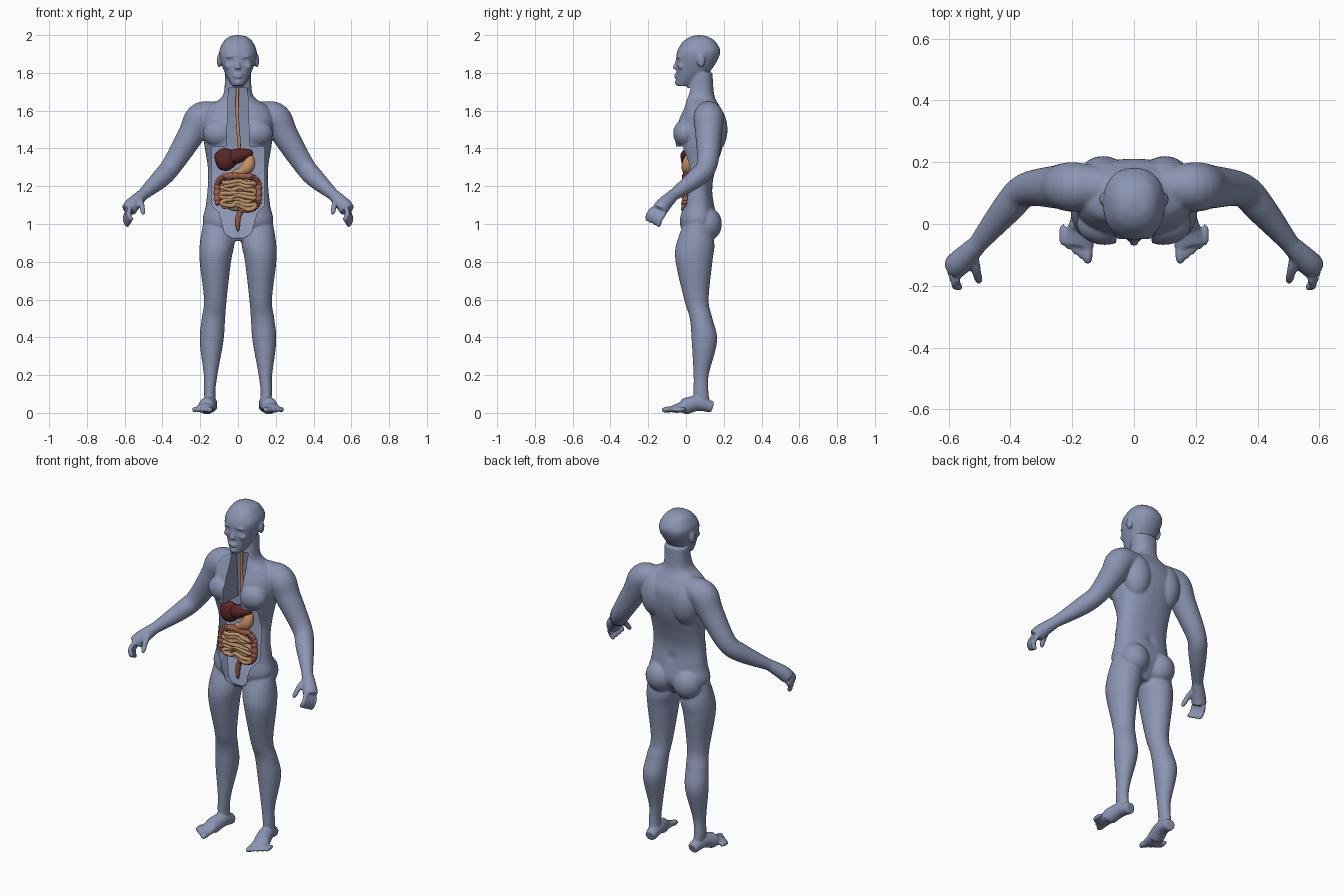
import bpy, bmesh, math, random
from mathutils import Vector, Matrix

random.seed(4)
X_AXIS, Y_AXIS, Z_AXIS = Matrix.Identity(3)
if "Cube" in bpy.data.objects:
    bpy.data.objects.remove(bpy.data.objects["Cube"])


def material(name, *rgb):
    mat = bpy.data.materials.new(name)
    mat.use_nodes = True
    mat.diffuse_color = (*rgb, 1)
    mat.node_tree.nodes["Principled BSDF"].inputs["Base Color"].default_value = (*rgb, 1)
    return mat


skin = material("blue grey skin", .26, .3, .45)
maroon = material("dark maroon", .1, .02, .02)
peach = material("peach", .56, .27, .13)
red_brown = material("red brown", .34, .11, .07)
tan = material("tan", .5, .28, .14)


def spline(rows, steps):
    """Smooth interpolation through rows of numbers."""
    points = [rows[0], *rows, rows[-1]]
    result = []
    for index in range(len(rows) - 1):
        for step in range(steps):
            t = step / steps
            result.append([b + t / 2 * (c - a + t * (2 * a - 5 * b + 4 * c - d + t * (3 * (b - c) + d - a)))
                           for a, b, c, d in zip(*points[index:index + 4])])
    return result + [list(rows[-1])]


def superellipse(angle, power):
    return [math.copysign(abs(value) ** (2 / power), value) for value in (math.cos(angle), math.sin(angle))]


def bridge(bm, rings):
    """Close a stack of equal rings into a solid."""
    faces = [bm.faces.new(rings[0]), bm.faces.new(rings[-1])]
    for lower, upper in zip(rings, rings[1:]):
        for k in range(len(lower)):
            faces.append(bm.faces.new((lower[k - 1], lower[k], upper[k], upper[k - 1])))
    bmesh.ops.recalc_face_normals(bm, faces=faces)


def loft(bm, rows, frame=None, side=1, sides=24, steps=6, power=2, bump=0, rounded=True):
    """Skin rows of centre and one or two radii; rings stay level when no frame is given."""
    path = spline(rows, steps)
    last, rings = len(path) - 1, []
    for index, row in enumerate(path):
        centre = Vector(row[:3])
        across, upward = X_AXIS, Y_AXIS
        scale = 1 + bump * math.sin(index / steps * math.tau * 2)
        if frame is not None:
            tangent = Vector(path[min(index + 1, last)][:3]) - Vector(path[max(index - 1, 0)][:3])
            across = frame.cross(tangent).normalized()
            upward = tangent.cross(across).normalized()
            if rounded:
                inset = min(1, 2 * min(index, last - index) / steps)
                scale *= max(.25, math.sqrt(1 - (1 - inset) ** 2))
        ring = []
        for k in range(sides):
            c, s = superellipse(math.tau * k / sides, power)
            point = centre + scale * (across * c * row[3] + upward * s * row[-1])
            ring.append(bm.verts.new((point.x * side, point.y, point.z)))
        rings.append(ring)
    bridge(bm, rings)


def column(bm, rows, **options):
    """Loft level rings from rows of z, centre x, half width, front y and back y."""
    loft(bm, [(x, (front + back) / 2, z, width, (back - front) / 2)
              for z, x, width, front, back in rows], **options)


def blob(bm, centre, radii, side=1):
    x, y, z = centre
    place = Matrix.Translation((x * side, y, z)) @ Matrix.Diagonal((*radii, 1))
    bmesh.ops.create_uvsphere(bm, u_segments=24, v_segments=16, radius=1, matrix=place)


def make(name, bm):
    mesh = bpy.data.meshes.new(name)
    bm.to_mesh(mesh)
    bm.free()
    obj = bpy.data.objects.new(name, mesh)
    bpy.context.scene.collection.objects.link(obj)
    return obj


def bake(obj):
    graph = bpy.context.evaluated_depsgraph_get()
    mesh = bpy.data.meshes.new_from_object(obj.evaluated_get(graph))
    obj.modifiers.clear()
    obj.data = mesh


def finish(obj, mat):
    obj.data.materials.clear()
    obj.data.materials.append(mat)
    bpy.ops.object.select_all(action="DESELECT")
    obj.select_set(True)
    bpy.context.view_layer.objects.active = obj
    bpy.ops.object.shade_smooth_by_angle(angle=math.radians(50))


# Torso and neck
bm = bmesh.new()
column(bm, [(.91, 0, .06, 0, .1), (1, 0, .18, -.04, .16), (1.1, 0, .17, -.03, .15), (1.2, 0, .16, -.02, .14),
            (1.3, 0, .16, -.02, .16), (1.43, 0, .18, -.06, .2), (1.55, 0, .19, -.04, .21),
            (1.62, 0, .16, -.01, .18), (1.68, 0, .08, 0, .15), (1.8, 0, .07, .03, .14)], sides=40, power=2.3)

# Head, nose, lips and chin
column(bm, [(1.73, 0, .03, -.05, .02), (1.8, 0, .07, -.05, .12), (1.9, 0, .1, -.05, .18),
            (1.96, 0, .08, -.02, .16), (1.99, 0, .05, .02, .12), (2, 0, .01, .06, .08)], sides=36, power=2.3)
loft(bm, [(0, -.04, 1.88, .01), (0, -.05, 1.85, .01), (0, -.06, 1.82, .015)], X_AXIS, rounded=False)
for z in (1.79, 1.778):
    blob(bm, (0, -.053, z), (.023, .009, .006))
blob(bm, (0, -.046, 1.75), (.022, .014, .014))

for side in (1, -1):
    # Ear, brow and cheek
    blob(bm, (.1, .08, 1.865), (.012, .022, .036), side)
    blob(bm, (.034, -.04, 1.886), (.03, .012, .008), side)
    blob(bm, (.05, -.026, 1.835), (.022, .018, .018), side)
    # Chest, shoulder blade and buttock masses
    blob(bm, (.095, 0, 1.48), (.09, .068, .075), side)
    blob(bm, (.1, .14, 1.5), (.085, .08, .13), side)
    blob(bm, (.09, .11, 1), (.085, .08, .09), side)
    # Leg
    column(bm, [(.03, .14, .03, .05, .13), (.1, .15, .03, .04, .12), (.2, .145, .036, .04, .12),
                (.38, .14, .063, .03, .165), (.5, .13, .062, .02, .14), (.6, .12, .06, -.01, .12),
                (.8, .12, .083, -.055, .14), (.9, .11, .092, -.05, .15), (1.03, .1, .08, 0, .12)], side=side)
    # Foot and toes
    loft(bm, [(.14, .14, .03, .03), (.15, .06, .05, .04, .05), (.17, -.02, .03, .045, .03),
              (.18, -.07, .02, .05, .02)], Z_AXIS, side, rounded=False)
    for toe in range(5):
        x, y, radius = .15 + .02 * toe, .015 * toe - .06, .013 if toe else .017
        loft(bm, [(x, y, .02, radius), (x, y - .07, .015, radius)], Z_AXIS, side)
    # Arm
    loft(bm, [(.05, .11, 1.59, .06), (.13, .12, 1.58, .07), (.2, .12, 1.56, .08), (.25, .12, 1.47, .07),
              (.35, .11, 1.31, .055), (.41, .05, 1.24, .05), (.51, -.07, 1.15, .03), (.53, -.09, 1.13, .03)],
         Z_AXIS, side, rounded=False)
    # Palm, thumb and fingers
    loft(bm, [(.5, -.06, 1.16, .03), (.56, -.12, 1.1, .04, .02), (.58, -.14, 1.07, .04, .02)],
         X_AXIS + Z_AXIS, side, rounded=False)
    loft(bm, [(.52, -.1, 1.13, .018), (.51, -.15, 1.1, .015), (.5, -.19, 1.05, .013)], X_AXIS, side)
    for finger in range(4):
        knuckle = Vector((.57, -.17, 1.09)).lerp((.59, -.11, 1.06), finger / 3)
        tip = knuckle + Vector((-.01, -.035, -.075))
        bend = (knuckle + tip) / 2 + Vector((.013, -.01, 0))
        loft(bm, [(*joint, .013) for joint in (knuckle, bend, tip)], X_AXIS, side)

# Fuse the body masses
body = make("body", bm)
remesh = body.modifiers.new("fuse", "REMESH")
remesh.mode, remesh.voxel_size = "VOXEL", .006
relax = body.modifiers.new("relax", "SMOOTH")
relax.factor, relax.iterations = .5, 4
bake(body)

# Eye sockets, eyes and spine groove, pushed along y
dents = [(Vector((0, .15 + .04 * k, 1.14 + .09 * k)), .03, -.009) for k in range(4)]
for side in (1, -1):
    eye = Vector((.034 * side, -.04, 1.867))
    dents += [(eye, .015, .011), (eye, .008, -.005)]
for vert in body.data.vertices:
    vert.co.y += sum(push * math.exp(-((vert.co - centre).length / radius) ** 2)
                     for centre, radius, push in dents if abs(vert.co.z - centre.z) < 3 * radius)

# Open front of the neck, chest and belly: height, half width and floor y
opening = [(.925, .03, 0), (.95, .07, .01), (1.06, .1, .04), (1.1, .14, .08), (1.41, .14, .09),
           (1.411, .06, .09), (1.6, .055, .07), (1.72, .05, .05)]
bm = bmesh.new()
bridge(bm, [[bm.verts.new(corner) for corner in ((-w, -.3, z), (w, -.3, z), (w, y, z), (-w, y, z))]
            for z, w, y in opening])
cutter = make("opening_cutter", bm)
cutter.hide_render = True
cut = body.modifiers.new("open", "BOOLEAN")
cut.operation, cut.solver, cut.object = "DIFFERENCE", "EXACT", cutter
bake(body)
bpy.data.objects.remove(cutter)
finish(body, skin)


def organ(name, mat, rows, frame=Y_AXIS, **options):
    bm = bmesh.new()
    loft(bm, rows, frame, **options)
    finish(make(name, bm), mat)


# Liver lobes
organ("liver_right_lobe", maroon, [(-.12, .02, 1.33, .02, .03), (-.1, .02, 1.335, .04, .05),
                                   (-.06, .015, 1.343, .04, .06), (0, .02, 1.355, .02, .03)], Z_AXIS)
organ("liver_left_lobe", maroon, [(-.04, .015, 1.35, .03), (-.01, .01, 1.358, .04), (.035, .01, 1.37, .03),
                                  (.08, .015, 1.38, .015)], Z_AXIS)

# Gullet and stomach
organ("gullet", peach, [(0, .035, 1.75, .008), (-.005, .04, 1.6, .008), (.01, .035, 1.37, .01)])
organ("stomach", peach, [(.01, .035, 1.385, .011), (.045, .025, 1.365, .022), (.06, .015, 1.335, .03),
                         (.05, .01, 1.3, .034), (.01, .01, 1.275, .023), (-.03, .015, 1.275, .013)])

# Large bowel around the belly, and rectum
bowel = []
for k in range(16):
    c, s = superellipse(math.radians(215 - k * 305 / 15), 3.3)
    bowel.append((.11 * c, 0, 1.165 + .09 * s, .018))
organ("large_bowel", red_brown, bowel, steps=14, bump=.14)
organ("rectum", red_brown, [(.02, 0, 1.075, .015), (0, 0, 1.03, .015), (0, 0, .96, .008)])

# Small bowel coils over a filled core
coils = []
for row in range(8):
    for column_index in range(-2, 3):
        x = .042 * column_index * (-1) ** row
        coils.append((x + random.uniform(-.008, .008), random.uniform(-.016, 0),
                      1.222 - .019 * row + random.uniform(-.011, .011), .0115))
organ("small_bowel", tan, coils)
bm = bmesh.new()
blob(bm, (0, .035, 1.155), (.1, .035, .088))
finish(make("small_bowel_core", bm), tan)
